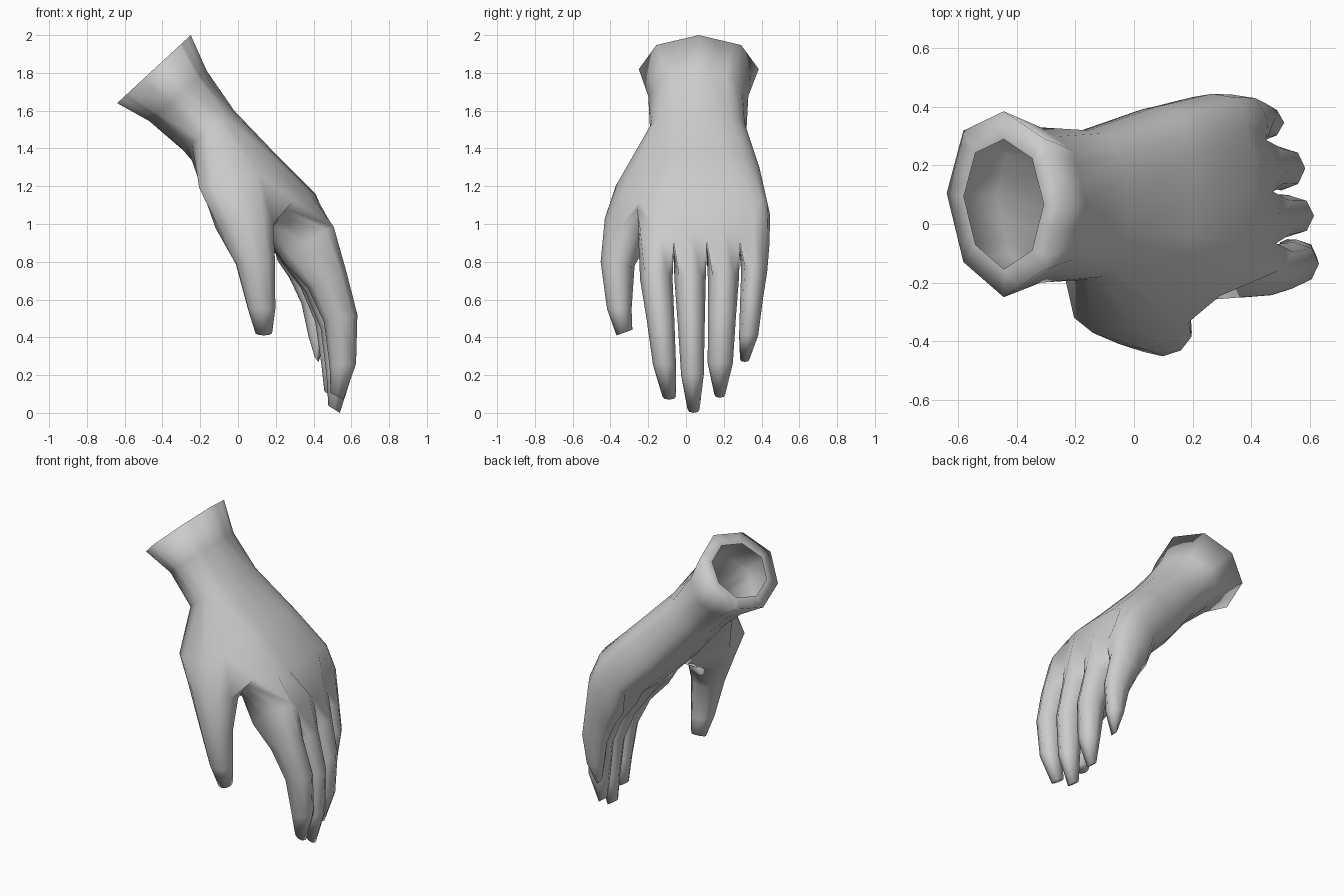
import bpy, bmesh, math
from mathutils import Vector

if "Cube" in bpy.data.objects:
    bpy.data.objects.remove(bpy.data.objects["Cube"])

skin = bpy.data.materials.new("light_grey")
skin.diffuse_color = (0.6, 0.6, 0.6, 1)
skin.use_nodes = True
skin.node_tree.nodes["Principled BSDF"].inputs["Base Color"].default_value = skin.diffuse_color
bm = bmesh.new()


def ring(pts):
    return [bm.verts.new(p) for p in pts]


def bridge(a, b, skip=()):
    n = len(a)
    for i in range(n):
        if i not in skip:
            bm.faces.new((a[i], a[(i + 1) % n], b[(i + 1) % n], b[i]))


def mix(a, b, t):
    return a + (b - a) * t


def section(back, palm, y0, y1, power=0.8, octagon=False, scale=1.0):
    """20 points round a section: side, nine on the back, side, nine on the palm."""
    pts = []
    for k in range(20):
        a = math.pi * k / 10
        c, s = math.cos(a), math.sin(a)
        if octagon:
            if k % 10 in (2, 8):
                a = math.pi / 4 * round(a / (math.pi / 4))
            r = math.cos(math.pi / 8) / math.cos(a % (math.pi / 4) - math.pi / 8)
            t, h = -r * math.cos(a), r * math.sin(a)
            t += 0.12 * max(0, -h)
        else:
            t = -math.copysign(abs(c) ** power, c)
            h = math.copysign(abs(s) ** power, s)
        t, h = t * scale, h * scale
        pts.append(Vector((mix(palm[0], back[0], (h + 1) / 2), mix(y0, y1, (t + 1) / 2),
                           mix(palm[1], back[1], (h + 1) / 2))))
    return pts


# Open cuff with a flat lip, wrist and palm
rim = ((-0.25, 2.0), (-0.64, 1.64), -0.25, 0.385)
flare = ((-0.165, 1.81), (-0.47, 1.545), -0.20, 0.33)
wrist = ((-0.02, 1.60), (-0.29, 1.39), -0.19, 0.32)
thumb_root = section((0.20, 1.37), (-0.05, 1.11), -0.22, 0.40, 0.7)
knuckle = section((0.41, 1.16), (0.125, 0.935), -0.25, 0.445, 0.65)

# Swell the thumb side of the palm, and shape the web by the index finger
side = (18, 19, 0, 1, 2)
for k, outer, inner in zip(side,
                           ((-0.165, -0.22, 1.11), (-0.205, -0.32, 1.19), (-0.14, -0.372, 1.20),
                            (0.0, -0.362, 1.22), (0.11, -0.30, 1.265)),
                           ((0.155, -0.18, 0.95), (0.19, -0.22, 0.985), (0.215, -0.255, 1.03),
                            (0.245, -0.26, 1.08), (0.295, -0.245, 1.125))):
    thumb_root[k], knuckle[k] = Vector(outer), Vector(inner)
rings = [
    ring(section(*rim, octagon=True, scale=0.7)),
    ring(section(*rim, octagon=True)),
    ring(section(*flare, octagon=True)),
    ring(section(*wrist)),
    ring(thumb_root),
    ring(knuckle),
]

# Knuckle row, with grooves where neighbouring fingers part
edges = [-0.243, -0.066, 0.110, 0.286, 0.430]
drop = [0.0, -0.005, -0.02, -0.05]
top, bottom = [], []
for j in range(9):
    i = j // 2
    if j % 2:
        y, dx = (edges[i] + edges[i + 1]) / 2, drop[i]
        x, z, inset = 0.507, 0.985, 0.0
    else:
        y, inset = edges[i], 0.045
        dx = (drop[min(i, 3)] + drop[max(i - 1, 0)]) / 2
        x, z = (0.465, 0.97) if j in (0, 8) else (0.488, 0.91)
    top.append(Vector((x + dx, y, z)))
    bottom.append(Vector((0.235 + dx * 0.5 + inset, y, 0.805 + inset * 0.4)))
sides = [(top[0] + bottom[0]) / 2 + Vector((0, -0.008, 0)),
         (top[8] + bottom[8]) / 2 + Vector((0, 0.012, 0))]
base = ring([sides[0]] + top + [sides[1]] + bottom[::-1])
rings.append(base)
for n, (a, b) in enumerate(zip(rings, rings[1:])):
    bridge(a, b, skip=(18, 19, 0, 1) if n == 4 else ())

# Fingers: width near the knuckle, width at the last joint, tip width, tip height, shift in x
fingers = [
    ((-0.243, -0.071), (-0.175, -0.053), (-0.125, -0.052), 0.07, 0.0),
    ((-0.060, 0.104), (-0.026, 0.094), (0.008, 0.072), 0.0, -0.02),
    ((0.116, 0.280), (0.115, 0.248), (0.150, 0.208), 0.08, -0.055),
    ((0.292, 0.430), (0.281, 0.382), (0.286, 0.336), 0.27, -0.14),
]
back_line = [(0.573, 0.75), (0.632, 0.52), (0.625, 0.26), (0.558, 0.07)]
under_line = [(0.37, 0.66), (0.455, 0.48), (0.485, 0.25), (0.49, 0.105)]
back_shift = (0.65, 0.85, 1.0, 0.95)
under_shift = (0.7, 0.85, 0.8, 0.6)
webs = [base[0]] + [bm.verts.new(mix(bottom[2 * i], top[2 * i], 0.5)) for i in (1, 2, 3)] + [base[10]]
for f, (wide, joint, tip, z_tip, shift) in enumerate(fingers):
    t = [base[1 + 2 * f + k] for k in range(3)]
    b = [base[19 - 2 * f - k] for k in range(3)]
    prev = [webs[f], t[0], t[1], t[2], webs[f + 1], b[2], b[1], b[0]]
    for s in range(4):
        if s < 3:
            y0, y1 = (mix(wide[k], joint[k], s / 2) for k in (0, 1))
        else:
            y0, y1 = tip
        stretch = (0.88 - z_tip) / 0.81
        P, U = [Vector((line[s][0] + shift * w[s], 0, z_tip + (line[s][1] - 0.07) * stretch))
                for line, w in ((back_line, back_shift), (under_line, under_shift))]
        now = []
        for u, h in ((0, .5), (.14, .86), (.5, 1), (.86, .86), (1, .5), (.86, .14), (.5, 0), (.14, .14)):
            p = U.lerp(P, h)
            p.y = mix(y0, y1, u)
            now.append(bm.verts.new(p))
        bridge(prev, now)
        prev = now
    bm.faces.new(prev)

# Thumb, grown from the open side of the palm: x range, y range, height, tilt
prev = [rings[4][k] for k in side] + [rings[5][k] for k in side[::-1]]
for x0, x1, y0, y1, z, tilt in ((-0.125, 0.192, -0.43, -0.175, 0.99, -0.04),
                                (-0.015, 0.20, -0.452, -0.272, 0.79, -0.01),
                                (0.05, 0.20, -0.418, -0.288, 0.55, 0.0),
                                (0.09, 0.182, -0.368, -0.284, 0.425, 0.015)):
    now = []
    for k in range(10):
        a = math.radians(165 + 36 * k)
        c, s = math.cos(a), math.sin(a)
        now.append(bm.verts.new((mix(x0, x1, (1 + c) / 2), mix(y0, y1, (1 + s) / 2), z + tilt * s)))
    bridge(prev, now)
    prev = now
bm.faces.new(prev)

# Finished hand
bmesh.ops.recalc_face_normals(bm, faces=bm.faces)
for face in bm.faces:
    face.smooth = True
mesh = bpy.data.meshes.new("hand")
bm.to_mesh(mesh)
bm.free()
mesh.materials.append(skin)
hand = bpy.data.objects.new("hand", mesh)
bpy.context.collection.objects.link(hand)
